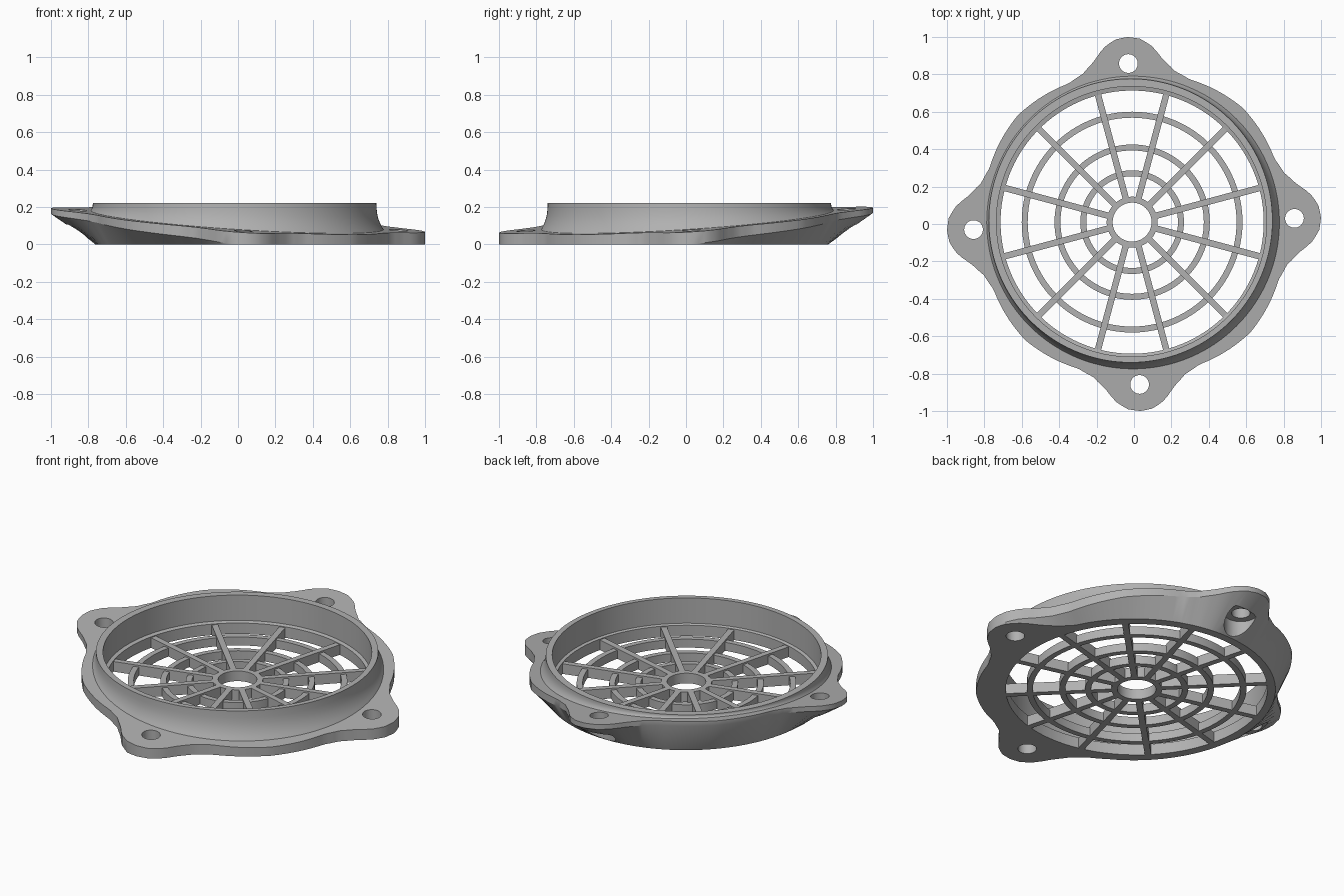
import bpy, bmesh, math
from mathutils import Matrix, Vector

cube = bpy.data.objects.get("Cube")
if cube:
    bpy.data.objects.remove(cube)

grey = bpy.data.materials.new("plain grey")
grey.use_nodes = True
grey.diffuse_color = (0.44, 0.44, 0.44, 1)
grey.node_tree.nodes["Principled BSDF"].inputs["Base Color"].default_value = grey.diffuse_color

N = 192
EAR_TURN = math.radians(2)
CENTRE = Vector((-0.01, 0.01))
# flange radius against degrees away from the nearest ear
OUTLINE = [(0, 1.0), (4, 0.99), (8, 0.953), (12, 0.892), (17, 0.846),
           (23, 0.828), (32, 0.838), (45, 0.85)]


def make_object(name, bm):
    bmesh.ops.recalc_face_normals(bm, faces=bm.faces)
    mesh = bpy.data.meshes.new(name)
    bm.to_mesh(mesh)
    bm.free()
    mesh.materials.append(grey)
    obj = bpy.data.objects.new(name, mesh)
    bpy.context.collection.objects.link(obj)
    return obj


def loft(name, loops):
    """Join closed loops of points into one ring-shaped skin."""
    bm = bmesh.new()
    rows = [[bm.verts.new(p) for p in loop] for loop in loops]
    for a, b in zip(rows, rows[1:] + rows[:1]):
        for i in range(len(a)):
            j = (i + 1) % len(a)
            bm.faces.new((a[i], a[j], b[j], b[i]))
    return make_object(name, bm)


def circle(radius, z, centre=CENTRE, n=N):
    return [Vector((centre.x + radius * math.cos(math.tau * i / n),
                    centre.y + radius * math.sin(math.tau * i / n), z)) for i in range(n)]


def flange_radius(angle):
    d = math.degrees(angle - EAR_TURN) % 90
    d = min(d, 90 - d)
    for (d0, r0), (d1, r1) in zip(OUTLINE, OUTLINE[1:]):
        if d <= d1:
            return r0 + (r1 - r0) * (d - d0) / (d1 - d0)
    return OUTLINE[-1][1]


def top_height(p):
    return 0.13 + 0.065 * (p.y - p.x)


def shade(obj):
    bpy.ops.object.select_all(action='DESELECT')
    obj.select_set(True)
    bpy.context.view_layer.objects.active = obj
    bpy.ops.object.shade_smooth_by_angle(angle=math.radians(30))


# sloping flange: flat underside, slanted wall, lip and tilted top
bottom, under, top = [], [], []
for i in range(N):
    a = math.tau * i / N
    ray = Vector((math.cos(a), math.sin(a), 0))
    r = flange_radius(a)
    edge = ray * r
    lip = max(0.004, 0.082 + 0.083 * (edge.y - edge.x))
    bottom.append(ray * max(0.76, r - 1.5 * (lip - 0.004)))
    under.append(edge + Vector((0, 0, lip)))
    top.append(edge + Vector((0, 0, top_height(edge))))

# flared collar rising from the tilted flange to a level rim
base = circle(0.782, 0, Vector((-0.005, 0.008)))
rim = circle(0.758, 0.22, Vector((-0.018, 0.018)))
collar = []
for t in (0, 0.12, 0.25, 0.4, 0.55, 0.75, 1):
    ease = 1 - (1 - t) ** 2.5
    row = []
    for b, r in zip(base, rim):
        p = b.lerp(r, ease)
        z = top_height(b)
        p.z = z + (0.22 - z) * t
        row.append(p)
    collar.append(row)

inside = [circle(0.722, 0.22, Vector((-0.013, 0.013))),
          circle(0.722, 0.07, Vector((-0.013, 0.013))),
          circle(0.703, 0.065), circle(0.703, 0)]
body = loft("tilted_flange_and_collar", [bottom, under, top] + collar + inside)


# screw holes in the ears, with pockets under the two raised ears
def cut_cylinder(target, centre, radius, z0, z1):
    bm = bmesh.new()
    bmesh.ops.create_cone(bm, cap_ends=True, segments=40, radius1=radius, radius2=radius,
                          depth=z1 - z0,
                          matrix=Matrix.Translation((centre.x, centre.y, (z0 + z1) / 2)))
    cutter = make_object("hole_cutter", bm)
    cutter.hide_render = True
    mod = target.modifiers.new("hole", 'BOOLEAN')
    mod.operation = 'DIFFERENCE'
    mod.solver = 'EXACT'
    mod.object = cutter
    bpy.context.view_layer.objects.active = target
    bpy.ops.object.modifier_apply(modifier=mod.name)
    bpy.data.objects.remove(cutter)


for k in range(4):
    a = EAR_TURN + k * math.pi / 2
    hole = Vector((math.cos(a), math.sin(a))) * 0.858
    cut_cylinder(body, hole, 0.05, -0.1, 0.4)
    if k in (1, 2):
        cut_cylinder(body, hole, 0.09, -0.1, 0.105)
shade(body)

# concentric grille rings
for name, outer, height in (("hub_ring", 0.136, 0.06), ("inner_ring", 0.277, 0.05),
                            ("middle_ring", 0.415, 0.05), ("outer_ring", 0.59, 0.05)):
    inner = outer - 0.032
    shade(loft(name, [circle(outer, 0, n=96), circle(outer, height, n=96),
                      circle(inner, height, n=96), circle(inner, 0, n=96)]))

# radial spokes from the hub to the collar wall
for k in range(12):
    bm = bmesh.new()
    start, end, height = 0.12, 0.715, 0.06
    place = (Matrix.Translation((CENTRE.x, CENTRE.y, height / 2))
             @ Matrix.Rotation(math.radians(15 + 30 * k), 4, 'Z')
             @ Matrix.Translation(((start + end) / 2, 0, 0))
             @ Matrix.Diagonal((end - start, 0.034, height, 1)))
    bmesh.ops.create_cube(bm, size=1, matrix=place)
    make_object(f"spoke_{k + 1}", bm)
